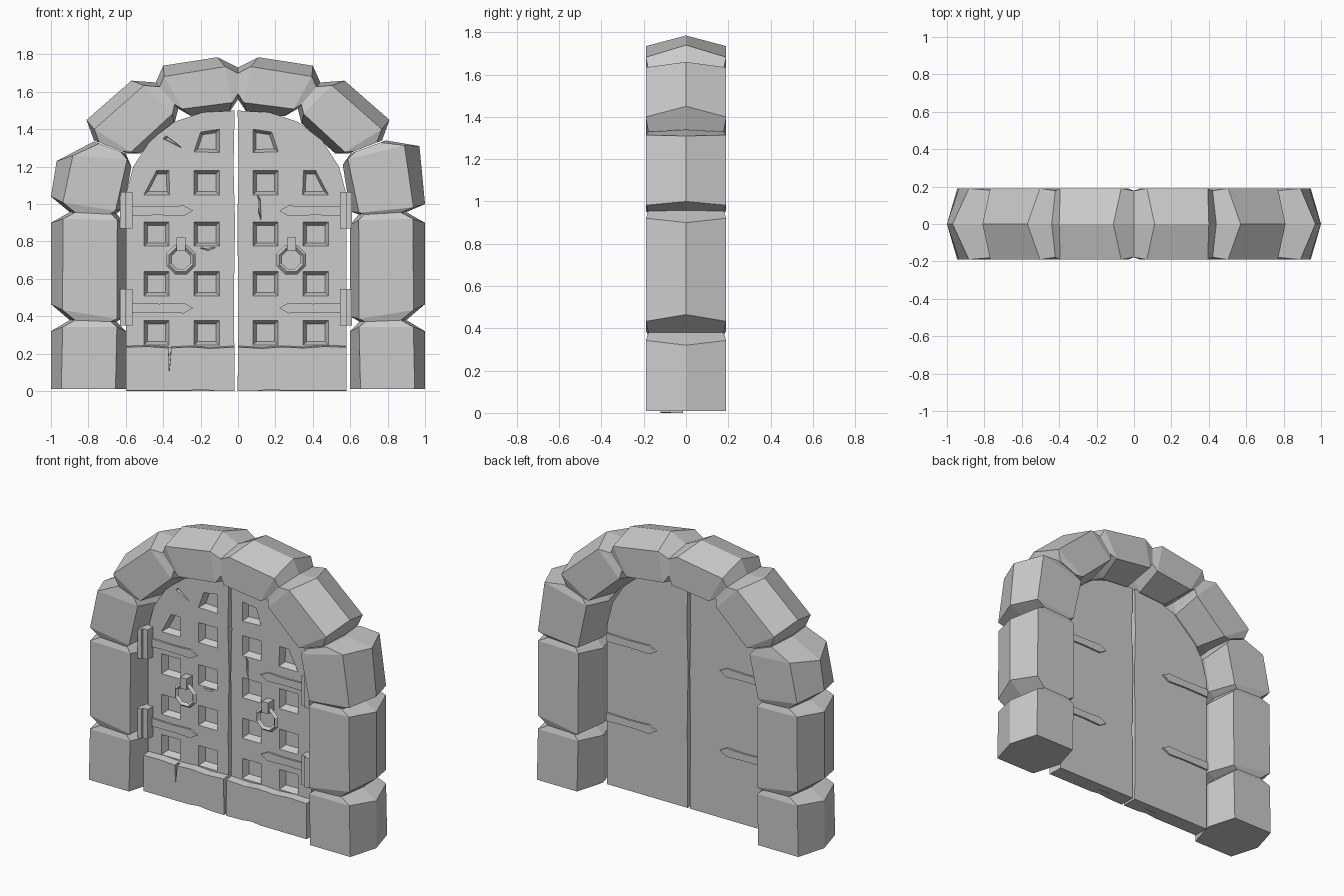
import bpy, bmesh
from mathutils import Vector, Matrix
from math import pi

if "Cube" in bpy.data.objects:
    bpy.data.objects.remove(bpy.data.objects["Cube"])


def finish(name, bm):
    bmesh.ops.recalc_face_normals(bm, faces=bm.faces)
    me = bpy.data.meshes.new(name)
    bm.to_mesh(me)
    bm.free()
    ob = bpy.data.objects.new(name, me)
    bpy.context.collection.objects.link(ob)
    return ob


def add_prism(bm, pts, y0, y1, scale0=1.0, scale1=1.0):
    """Front-view outline (x, z) swept from y0 to y1, scaled about its centre."""
    cx = sum(p[0] for p in pts) / len(pts)
    cz = sum(p[1] for p in pts) / len(pts)
    rings = [[bm.verts.new((cx + (x - cx) * k, y, cz + (z - cz) * k)) for x, z in pts]
             for y, k in ((y0, scale0), (y1, scale1))]
    a, b = rings
    bm.faces.new(a)
    bm.faces.new(b[::-1])
    for i in range(len(pts)):
        j = (i + 1) % len(pts)
        bm.faces.new((a[i], b[i], b[j], a[j]))


def prism(name, pts, y0, y1):
    bm = bmesh.new()
    add_prism(bm, pts, y0, y1)
    return finish(name, bm)


def stone(name, rings, s):
    """Six-sided stone with ridged sides; rings = (outer x, z, inner x, z, is_small_end)."""
    bm = bmesh.new()
    loops = []
    for i, (ox, oz, ix, iz, small) in enumerate(rings):
        o, n = Vector((ox, 0, oz)), Vector((ix, 0, iz))
        d = (n - o).normalized() * (0.03 if small else 0.055)
        shift = Vector()
        if not small:
            for k in (i - 1, i + 1):
                if 0 <= k < len(rings) and rings[k][4]:
                    r = rings[k]
                    mid = Vector(((r[0] + r[2]) / 2, 0, (r[1] + r[3]) / 2))
                    shift = (mid - (o + n) / 2) * 0.38
        y = Vector((0, 0.178 if small else 0.19, 0))
        co = [o, o + d + shift - y, n - d + shift - y, n, n - d + shift + y, o + d + shift + y]
        loops.append([bm.verts.new((s * c.x, c.y, c.z)) for c in co])
    for a, b in zip(loops, loops[1:]):
        for i in range(6):
            j = (i + 1) % 6
            bm.faces.new((a[i], a[j], b[j], b[i]))
    bm.faces.new(loops[0])
    bm.faces.new(loops[-1])
    finish(name, bm)


# stone surround, from the ground up to the crown
base = [(1, .01, .6, .01, 0), (1, .32, .6, .32, 0), (.9, .38, .66, .38, 1)]
pillar = [(.9, .38, .66, .365, 1), (1, .465, .6, .40, 0), (1, .90, .6, .89, 0), (.9, .957, .65, .95, 1)]
spring_r = [(.9, .957, .66, .94, 1), (1, 1.0, .6, .96, 0), (.97, 1.31, .56, 1.21, 0), (.79, 1.34, .60, 1.27, 1)]
spring_l = [(.9, .957, .66, .94, 1), (1, 1.04, .61, .98, 0), (.97, 1.23, .57, 1.20, 0), (.77, 1.335, .60, 1.27, 1)]
haunch = [(.77, 1.34, .59, 1.27, 1), (.81, 1.45, .52, 1.27, 0), (.57, 1.66, .34, 1.43, 0), (.44, 1.65, .32, 1.51, 1)]
crown = [(.44, 1.65, .32, 1.51, 1), (.40, 1.74, .25, 1.47, 0), (.11, 1.785, .05, 1.485, 0), (0, 1.73, 0, 1.56, 1)]
for s, side in ((-1, "left"), (1, "right")):
    parts = {"base_stone": base, "pillar_stone": pillar,
             "springer_stone": spring_l if s < 0 else spring_r,
             "haunch_stone": haunch, "crown_stone": crown}
    for n, rings in parts.items():
        stone(f"{n}_{side}", rings, s)

FRONT, BACK = -0.07, -0.015


def box(x0, x1, z0, z1):
    return [(x0, z0), (x1, z0), (x1, z1), (x0, z1)]


def cut(target, outlines, y0, y1, k0, k1):
    bm = bmesh.new()
    for p in outlines:
        add_prism(bm, p, y0, y1, k0, k1)
    cutter = finish("cutter", bm)
    cutter.hide_render = True
    mod = target.modifiers.new("cut", "BOOLEAN")
    mod.object = cutter
    mod.operation = "DIFFERENCE"
    mod.solver = "EXACT"
    bpy.context.view_layer.objects.active = target
    bpy.ops.object.modifier_apply(modifier=mod.name)
    bpy.data.objects.remove(cutter)


for side in ("left", "right"):
    left = side == "left"

    def mx(pts):
        return pts if left else [(-0.02 - x, z) for x, z in pts]

    # arched door leaf
    leaf = prism(f"door_leaf_{side}", mx([
        (-.60, 0), (-.018, 0), (-.022, .5), (-.016, .9), (-.024, 1.2), (-.018, 1.50),
        (-.19, 1.49), (-.34, 1.44), (-.47, 1.34), (-.56, 1.2), (-.60, 1.05)]), FRONT, BACK)
    # tapered square recesses, cut down to the curve of the arch at the top
    holes = [box(x, x + .135, z, z + .13)
             for x in (-.503, -.235) for z in (.247, .51, .775)]
    holes += [box(-.235, -.10, 1.05, 1.18),
              [(-.503, 1.05), (-.365, 1.05), (-.37, 1.18), (-.435, 1.18)],
              [(-.235, 1.28), (-.10, 1.275), (-.10, 1.40), (-.20, 1.385)]]
    if left:
        holes.append([(-.40, 1.35), (-.30, 1.30), (-.33, 1.325), (-.385, 1.365)])
    cut(leaf, [mx(h) for h in holes], FRONT - .01, -.028, 1.07, .72)
    # split in the wood
    crack = [(-.21, .765), (-.16, .75), (-.11, .77), (-.16, .763)] if left else \
        [(.10, 1.06), (.12, 1.03), (.125, .90), (.11, .95), (.112, 1.02)]
    cut(leaf, [crack], FRONT - .01, -.05, 1.1, .6)

    # kick board with a worn top edge
    kick = prism(f"kick_board_{side}", mx([
        (-.60, .002), (-.27, .002), (-.20, .010), (-.13, .002), (-.018, 0), (-.02, .235),
        (-.15, .228), (-.25, .236), (-.37, .23), (-.48, .238), (-.60, .235)]), -.12, -.03)
    for v in kick.data.vertices:
        if v.co.z > .2 and v.co.y > -.1:
            v.co.z += .012
    if left:
        cut(kick, [[(-.375, .26), (-.355, .26), (-.36, .18), (-.368, .10), (-.37, .18)]],
            -.13, -.085, 1.0, .8)

    # hinges: strap through the leaf, plate and pin
    for z, level in ((.445, "lower"), (.965, "upper")):
        prism(f"hinge_strap_{level}_{side}", mx([
            (-.60, z - .027), (-.42, z - .024), (-.29, z - .029), (-.24, z),
            (-.29, z + .027), (-.42, z + .022), (-.60, z + .027)]), FRONT - .012, BACK + .012)
        prism(f"hinge_plate_{level}_{side}", mx(box(-.615, -.565, z - .095, z + .10)), -.125, -.05)
        prism(f"hinge_pin_{level}_{side}", mx(box(-.63, -.60, z - .095, z + .10)), -.14, -.075)

    # pull ring: eight-sided ring hanging from a block
    cx = mx([(-.305, 0)])[0][0]
    bpy.ops.mesh.primitive_torus_add(major_segments=8, minor_segments=4, major_radius=.069,
                                     minor_radius=.016, location=(cx, -.105, .703))
    ring = bpy.context.object
    ring.name = f"pull_ring_{side}"
    ring.data.transform(Matrix.Rotation(pi / 8, 4, "Z"))
    ring.data.transform(Matrix.Rotation(pi / 2, 4, "X"))
    prism(f"ring_mount_{side}", box(cx - .024, cx + .024, .75, .822), -.13, -.06)
